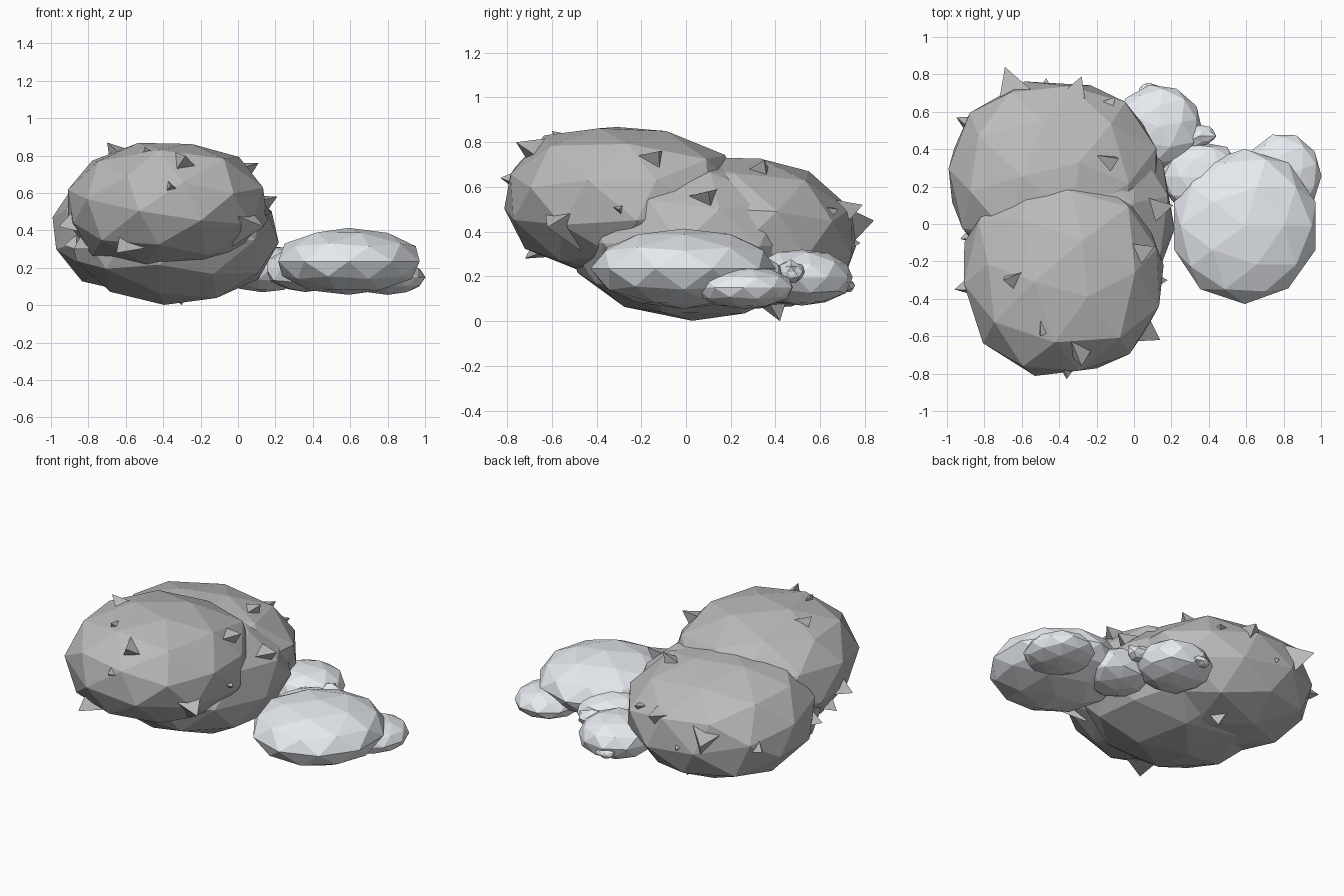
import bpy, bmesh, random
from mathutils import Vector, Euler

if "Cube" in bpy.data.objects:
    bpy.data.objects.remove(bpy.data.objects["Cube"])

random.seed(7)


def material(name, colour):
    m = bpy.data.materials.new(name)
    m.diffuse_color = (*colour, 1)
    m.use_nodes = True
    m.node_tree.nodes["Principled BSDF"].inputs["Base Color"].default_value = m.diffuse_color
    return m


DARK = material("dark_rock", (0.5, 0.5, 0.5))
LIGHT = material("pale_stone", (0.8, 0.83, 0.87))


def rock(name, centre, radii, mat, power=2.0, jitter=0.0, turn=(0, 0, 0),
         slope=0.0, spikes=()):
    """Faceted rock: boxy ellipsoid from an icosphere, plus pointed chips."""
    bm = bmesh.new()
    bmesh.ops.create_icosphere(bm, subdivisions=2, radius=1)
    c = Vector(centre)
    rot = Euler(turn).to_matrix()
    for v in bm.verts:
        d = (rot @ v.co).normalized()
        s = sum(abs(k) ** power for k in d) ** (-1 / power)
        s *= 1 + random.uniform(-jitter, jitter)
        v.co = c + Vector([d[i] * s * radii[i] for i in range(3)])
        v.co.z = max(v.co.z + slope * (v.co.y - c.y), 0)
    # three-sided chips pointing away from the centre
    for tip in spikes:
        t = Vector(tip)
        out = (t - c).normalized()
        a = out.orthogonal().normalized()
        b = out.cross(a)
        base = t - out * 0.2
        w = 0.13
        ring = [base + a * w, base - a * w * 0.6 + b * w, base - a * w * 0.5 - b * w]
        vs = [bm.verts.new(p) for p in ring]
        top = bm.verts.new(t)
        for i in range(3):
            bm.faces.new((vs[i], vs[(i + 1) % 3], top))
        bm.faces.new(vs[::-1])
    bmesh.ops.recalc_face_normals(bm, faces=bm.faces)
    me = bpy.data.meshes.new(name)
    bm.to_mesh(me)
    bm.free()
    me.materials.append(mat)
    ob = bpy.data.objects.new(name, me)
    bpy.context.collection.objects.link(ob)
    return ob


# Three overlapping boulders
rock("front_boulder", (-0.38, -0.27, 0.535), (0.535, 0.545, 0.34), DARK, 2.4, 0.03,
     (0.3, 0.15, 0.4), -0.04,
     [(-0.36, -0.83, 0.64), (-0.28, -0.76, 0.80), (-0.5, -0.6, 0.85),
      (0.14, -0.62, 0.42), (-0.96, -0.35, 0.42), (-0.70, -0.3, 0.87),
      (0.11, -0.12, 0.76), (0.18, -0.3, 0.5), (-0.65, -0.72, 0.28),
      (-0.88, -0.3, 0.3), (-0.05, -0.68, 0.6)])
rock("lower_boulder", (-0.34, 0.04, 0.37), (0.56, 0.58, 0.365), DARK, 2.15, 0.02,
     (0.0, 0.1, 0.2), 0.0,
     [(0.21, 0.1, 0.58), (-0.93, -0.08, 0.32)])
rock("back_boulder", (-0.43, 0.26, 0.395), (0.57, 0.51, 0.345), DARK, 2.3, 0.02,
     (0.1, 0.25, 0.9), -0.06,
     [(-0.69, 0.84, 0.45), (-0.28, 0.79, 0.52), (-0.95, 0.57, 0.38),
      (-0.08, 0.35, 0.72), (-0.1, 0.68, 0.5), (-0.3, 0.42, 0.0),
      (-0.47, 0.78, 0.35)])

# Pale flat stones alongside
rock("large_stone", (0.592, -0.01, 0.235), (0.40, 0.415, 0.18), LIGHT, jitter=0.01)
rock("right_pebble", (0.80, 0.26, 0.15), (0.205, 0.225, 0.095), LIGHT, jitter=0.02,
     turn=(0, 0, 0.3))
rock("middle_pebble", (0.36, 0.25, 0.19), (0.21, 0.19, 0.115), LIGHT, 2.3, 0.04,
     turn=(0, 0, 0.6))
rock("back_pebble", (0.13, 0.52, 0.195), (0.23, 0.22, 0.125), LIGHT, 2.2, 0.04,
     turn=(0, 0, 0.2))
# Small chips on the back pebble
for i, (p, r) in enumerate([((0.35, 0.47, 0.22), (0.09, 0.06, 0.05)),
                            ((0.08, 0.71, 0.16), (0.06, 0.05, 0.03))]):
    rock(f"pebble_chip_{i + 1}", p, r, LIGHT, jitter=0.15)
